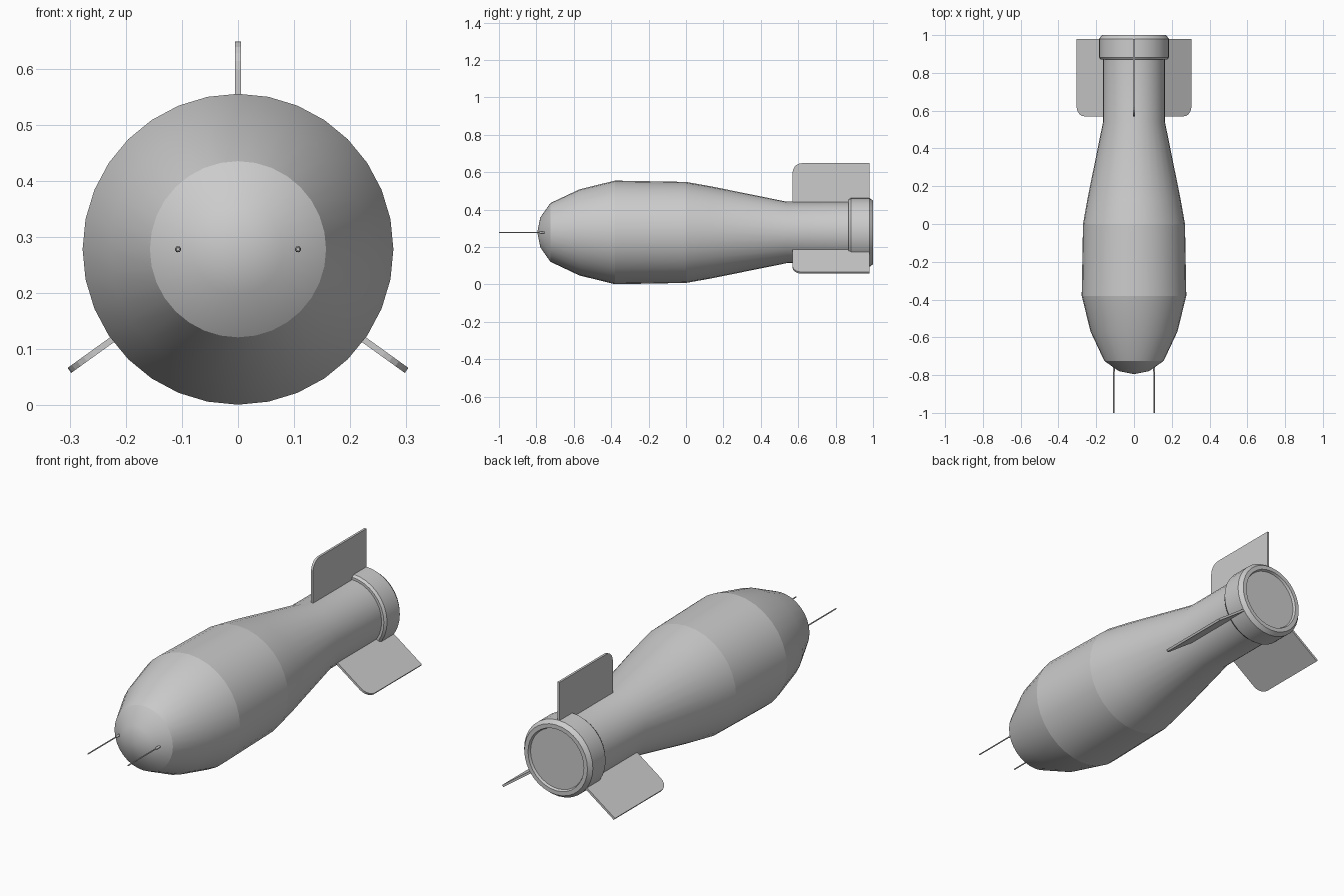
import bpy, bmesh, math
from mathutils import Matrix

if "Cube" in bpy.data.objects:
    bpy.data.objects.remove(bpy.data.objects["Cube"])

ZC = 0.278  # height of the body axis


def finish(name, bm, smooth=True, sharp_y=(), angle=40):
    bmesh.ops.recalc_face_normals(bm, faces=bm.faces)
    for f in bm.faces:
        f.smooth = smooth
    for e in bm.edges:
        ring = any(all(abs(v.co.y - y) < 1e-4 for v in e.verts) for y in sharp_y)
        if ring or (len(e.link_faces) == 2 and e.calc_face_angle(0) > math.radians(angle)):
            e.smooth = False
    me = bpy.data.meshes.new(name)
    bm.to_mesh(me)
    bm.free()
    ob = bpy.data.objects.new(name, me)
    bpy.context.collection.objects.link(ob)
    return ob


def lathe(name, profile, sides=32, x=0.0, sharp_y=(), angle=40):
    """Revolve (y, radius) points round an axis parallel to y."""
    bm = bmesh.new()
    rings = []
    for y, r in profile:
        n = 1 if r == 0 else sides
        rings.append([bm.verts.new((x + r * math.sin(2 * math.pi * i / sides), y,
                                    ZC + r * math.cos(2 * math.pi * i / sides)))
                      for i in range(n)])
    for a, b in zip(rings, rings[1:]):
        for i in range(sides):
            j = (i + 1) % sides
            vs = [a[i % len(a)], a[j % len(a)], b[j % len(b)], b[i % len(b)]]
            bm.faces.new(list(dict.fromkeys(vs)))
    return finish(name, bm, True, sharp_y, angle)


# Main casing with crisp rings between its panels
lathe("body", [(-0.795, 0), (-0.779, 0.08), (-0.725, 0.157), (-0.57, 0.23),
               (-0.38, 0.277), (0.0, 0.27), (0.13, 0.247), (0.54, 0.164),
               (0.90, 0.164)], sharp_y=(-0.725, -0.38, 0.0))

# Tail collar with chamfers and a recessed end plate
lathe("tail_collar", [(0.87, 0.15), (0.87, 0.176), (0.882, 0.185), (0.98, 0.185),
                      (1.0, 0.17), (1.0, 0.15), (0.988, 0.145), (0.988, 0)],
      angle=30)


# Fins: plate with a rounded leading outer corner
def fin(name, degrees):
    y0, y1, r0, r1, c, t = 0.57, 0.98, 0.10, 0.37, 0.05, 0.0055
    pts = [(y1, r0), (y1, r1)]
    pts += [(y0 + c - c * math.sin(a), r1 - c + c * math.cos(a))
            for a in (math.pi / 2 * i / 5 for i in range(6))]
    pts += [(y0, r0)]
    bm = bmesh.new()
    face = bm.faces.new([bm.verts.new((-t, y, z)) for y, z in pts])
    ext = bmesh.ops.extrude_face_region(bm, geom=[face])
    moved = [g for g in ext["geom"] if isinstance(g, bmesh.types.BMVert)]
    bmesh.ops.translate(bm, verts=moved, vec=(2 * t, 0, 0))
    m = Matrix.Translation((0, 0, ZC)) @ Matrix.Rotation(math.radians(degrees), 4, 'Y')
    bmesh.ops.transform(bm, matrix=m, verts=bm.verts)
    finish(name, bm, False)


for name, deg in (("top_fin", 0), ("right_fin", 125.7), ("left_fin", -125.7)):
    fin(name, deg)

# Two nose probes, each a thin rod in a small socket
for side, x in (("left", -0.107), ("right", 0.107)):
    lathe(side + "_probe", [(-1.0, 0), (-1.0, 0.003), (-0.74, 0.003), (-0.74, 0)], 8, x)
    lathe(side + "_probe_socket", [(-0.785, 0), (-0.785, 0.004), (-0.78, 0.0055),
                                   (-0.74, 0.0055), (-0.74, 0)], 10, x)
